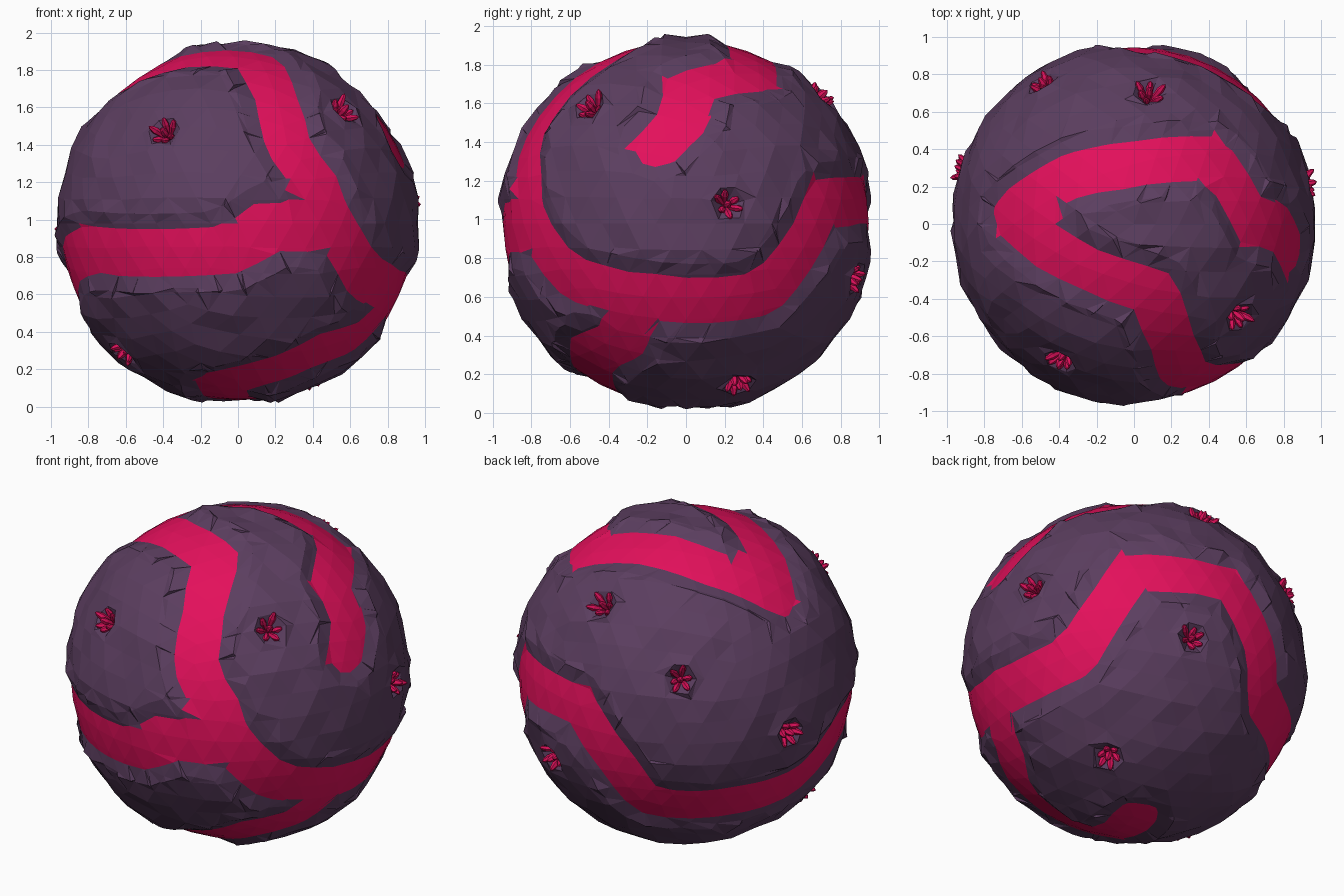
import bpy, bmesh, math, random
from mathutils import Vector

if "Cube" in bpy.data.objects:
    bpy.data.objects.remove(bpy.data.objects["Cube"])

random.seed(4)
CENTRE = Vector((0, 0, 0.98))
HALF, BEVEL = 0.137, 0.085          # band half width and rock edge slope (radians)


def material(name, rgb):
    m = bpy.data.materials.new(name)
    m.diffuse_color = (*rgb, 1)
    m.use_nodes = True
    m.node_tree.nodes["Principled BSDF"].inputs["Base Color"].default_value = m.diffuse_color
    return m


rock_mat = material("purple_rock", (0.105, 0.048, 0.115))
vein_mat = material("pink_vein", (0.77, 0.005, 0.105))
crystal_mat = material("pink_crystal", (0.70, 0.005, 0.10))

# Centrelines of the glowing bands, relative to the ball centre
PATHS = [
    # over the top, down the front, round the right, the back and the left
    [(.83, -.14, .40), (.76, 0, .54), (.64, 0, .70), (.43, .35, .76), (.1, .34, .88),
     (-.35, .26, .85), (-.67, .05, .67), (-.35, -.20, .86), (.10, -.36, .87),
     (.20, -.62, .69), (.27, -.81, .42), (.42, -.82, .20), (.50, -.80, 0),
     (.67, -.61, -.28), (.82, -.28, -.37), (.84, .10, -.40), (.78, .40, -.37),
     (.73, .57, -.17), (.62, .70, .10), (.08, .93, .12), (-.18, .90, -.20),
     (-.28, .80, -.43), (-.68, .49, -.44), (-.84, .11, -.41), (-.90, -.19, -.20),
     (-.80, -.48, -.14), (0, -.94, -.14), (.12, -.94, -.02), (.45, -.82, -.02)],
    # branch running underneath
    [(.80, -.28, -.42), (.65, -.32, -.60), (.45, -.50, -.68), (.05, -.46, -.82),
     (-.10, -.38, -.85), (-.05, -.10, -.94), (0, .02, -.94)],
    # thick corner on top
    [(-.67, .05, .67), (-.50, 0, .80)],
]
SEGMENTS = [(Vector(a).normalized(), Vector(b).normalized())
            for path in PATHS for a, b in zip(path, path[1:])]

# Crystal cluster positions, relative to the ball centre
CLUSTERS = [Vector(c).normalized() for c in (
    (-.38, -.71, .47), (.56, -.49, .60), (.95, .22, .10), (.08, .69, .65),
    (.31, .89, -.29), (.43, .28, -.85), (-.62, -.27, -.70), (-.48, .74, .36),
    (-.93, .30, -.02))]


def band_distance(p):
    """Angle from p to the nearest band centreline."""
    best = 9
    for a, b in SEGMENTS:
        n = a.cross(b).normalized()
        if n.cross(a).dot(p) > 0 and b.cross(n).dot(p) > 0:
            d = math.asin(min(1, abs(p.dot(n))))
        else:
            d = min(p.angle(a), p.angle(b))
        best = min(best, d)
    return best


def pit_distance(p):
    return min(p.angle(c) for c in CLUSTERS)


def cut_contour(bm, field, level):
    """Cut the mesh along the line where field equals level."""
    val = {v: field(v.co.normalized()) - level for v in bm.verts}
    val = {v: 0 if abs(d) < 0.012 else d for v, d in val.items()}
    line = [v for v, d in val.items() if d == 0]
    for e in list(bm.edges):
        a, b = e.verts
        if val[a] * val[b] < 0:
            _, nv = bmesh.utils.edge_split(e, a, val[a] / (val[a] - val[b]))
            nv.co.normalize()
            line.append(nv)
    bmesh.ops.connect_verts(bm, verts=line)
    bmesh.ops.triangulate(bm, faces=bm.faces[:])


# Faceted ball: raised rock plates, sunken pink bands, small pits
bm = bmesh.new()
bmesh.ops.create_icosphere(bm, subdivisions=4, radius=1)
for v in bm.verts:
    v.co.normalize()
for c in CLUSTERS:
    min(bm.verts, key=lambda v: (v.co - c).length).co = c
cut_contour(bm, pit_distance, 0.095)
cut_contour(bm, band_distance, HALF)
cut_contour(bm, band_distance, HALF + BEVEL)
for f in bm.faces:
    if band_distance(f.calc_center_median().normalized()) < HALF:
        f.material_index = 1
for v in bm.verts:
    p = v.co.normalized()
    rise = min(1, max(0, (band_distance(p) - HALF) / BEVEL))
    r = 0.945 + rise * 0.03
    if rise > 0.9:
        r += random.uniform(-0.013, 0.011)
    if pit_distance(p) < 0.04:
        r = 0.90
    v.co = p * r
bmesh.ops.recalc_face_normals(bm, faces=bm.faces[:])
mesh = bpy.data.meshes.new("rock_ball")
bm.to_mesh(mesh)
bm.free()
mesh.materials.append(rock_mat)
mesh.materials.append(vein_mat)
ball = bpy.data.objects.new("rock_ball", mesh)
ball.location = CENTRE
bpy.context.collection.objects.link(ball)


def add_crystal(bm, base, axis, length, radius):
    """Six-sided crystal: narrow foot, wide shoulder, pointed tip."""
    q = axis.to_track_quat('Z', 'Y')
    rings = []
    for t, s in ((0, 0.55), (0.65, 1.0), (0.9, 0.6)):
        rings.append([bm.verts.new(base + q @ Vector((
            radius * s * math.cos(k * math.pi / 3),
            radius * s * math.sin(k * math.pi / 3), t * length))) for k in range(6)])
    tip = bm.verts.new(base + axis * length)
    for lo, hi in zip(rings, rings[1:]):
        for k in range(6):
            j = (k + 1) % 6
            bm.faces.new((lo[k], lo[j], hi[j], hi[k]))
    for k in range(6):
        bm.faces.new((rings[-1][k], rings[-1][(k + 1) % 6], tip))
    bm.faces.new(rings[0][::-1])


# Crystal clusters growing out of the pits
for i, c in enumerate(CLUSTERS):
    bm = bmesh.new()
    side = c.orthogonal().normalized()
    other = c.cross(side)
    base = c * 0.895
    add_crystal(bm, base, c, 0.115, 0.021)
    turn = random.uniform(0, 6)
    for k in range(6):
        a = turn + k * math.pi / 3 + random.uniform(-.2, .2)
        out = side * math.cos(a) + other * math.sin(a)
        axis = (c + out * random.uniform(0.4, 0.8)).normalized()
        add_crystal(bm, base + out * 0.012, axis, random.uniform(0.09, 0.135), 0.02)
    me = bpy.data.meshes.new("crystal_cluster")
    bm.to_mesh(me)
    bm.free()
    me.materials.append(crystal_mat)
    ob = bpy.data.objects.new(f"crystal_cluster_{i + 1}", me)
    ob.location = CENTRE
    bpy.context.collection.objects.link(ob)
